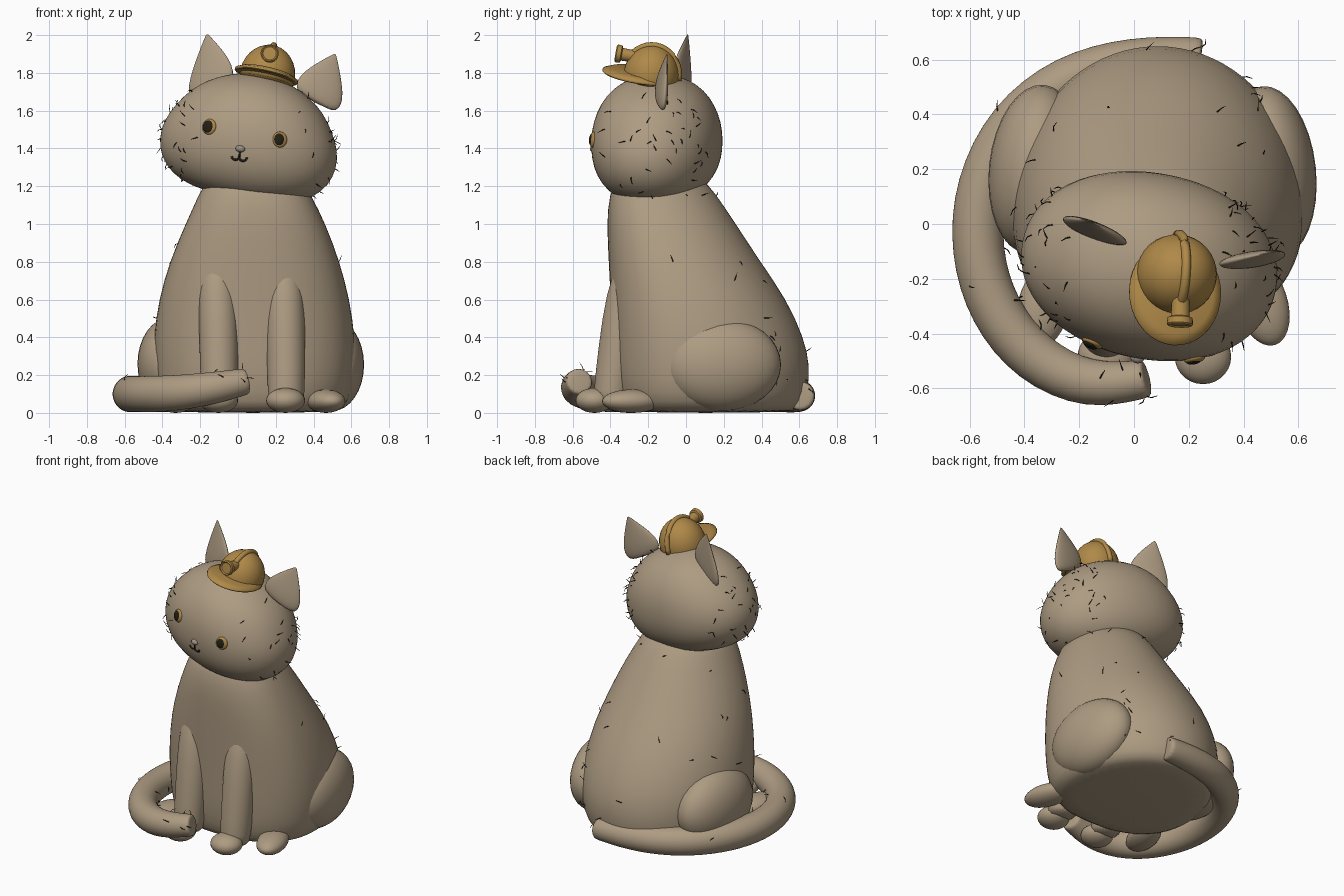
import bpy, bmesh, math, random
from math import sin, cos, pi, radians
from mathutils import Vector, Matrix
from mathutils.bvhtree import BVHTree

if "Cube" in bpy.data.objects:
    bpy.data.objects.remove(bpy.data.objects["Cube"])

random.seed(4)


def material(name, rgb):
    m = bpy.data.materials.new(name)
    m.diffuse_color = (*rgb, 1)
    m.use_nodes = True
    m.node_tree.nodes["Principled BSDF"].inputs["Base Color"].default_value = m.diffuse_color
    return m


FUR = material("tan fur", (0.42, 0.33, 0.225))
GOLD = material("golden yellow", (0.43, 0.25, 0.065))
DARK = material("near black", (0.016, 0.014, 0.007))
NOSE = material("grey nose", (0.33, 0.28, 0.22))


def finish(name, bm, mat, subsurf=0, angle=180):
    bmesh.ops.recalc_face_normals(bm, faces=bm.faces)
    me = bpy.data.meshes.new(name)
    bm.to_mesh(me)
    bm.free()
    me.materials.append(mat)
    ob = bpy.data.objects.new(name, me)
    bpy.context.collection.objects.link(ob)
    if subsurf:
        mod = ob.modifiers.new("smooth", 'SUBSURF')
        mod.levels = mod.render_levels = subsurf
    bpy.ops.object.select_all(action='DESELECT')
    ob.select_set(True)
    bpy.context.view_layer.objects.active = ob
    bpy.ops.object.shade_smooth_by_angle(angle=radians(angle))
    return ob


def loft(name, rings, mat, subsurf=0, angle=180):
    bm = bmesh.new()
    rows = [[bm.verts.new(p) for p in r] for r in rings]
    n = len(rows[0])
    for a, b in zip(rows, rows[1:]):
        for i in range(n):
            bm.faces.new((a[i], a[(i + 1) % n], b[(i + 1) % n], b[i]))
    bm.faces.new(rows[0][::-1])
    bm.faces.new(rows[-1])
    return finish(name, bm, mat, subsurf, angle)


def ring(c, u, v, n=32, power=2.0):
    c, u, v = Vector(c), Vector(u), Vector(v)
    e = 2 / power
    pts = []
    for i in range(n):
        a = 2 * pi * i / n
        s, t = cos(a), sin(a)
        pts.append(c + u * math.copysign(abs(s) ** e, s) + v * math.copysign(abs(t) ** e, t))
    return pts


def tube(name, pts, radii, mat, n=16, subsurf=0, angle=180):
    pts = [Vector(p) for p in pts]
    rings = []
    for i, p in enumerate(pts):
        t = (pts[min(i + 1, len(pts) - 1)] - pts[max(i - 1, 0)]).normalized()
        ref = Vector((0, 0, 1)) if abs(t.z) < 0.8 else Vector((1, 0, 0))
        u = t.cross(ref).normalized()
        r = radii[i] if isinstance(radii, (list, tuple)) else radii
        rings.append(ring(p, u * r, t.cross(u) * r, n))
    return loft(name, rings, mat, subsurf, angle)


def ellipsoid(name, matrix, size, mat, seg=28):
    bm = bmesh.new()
    bmesh.ops.create_uvsphere(bm, u_segments=seg, v_segments=seg // 2, radius=1,
                              matrix=matrix @ Matrix.Diagonal((*size, 1)))
    return finish(name, bm, mat)


def place(loc, x=0, y=0, z=0):
    return (Matrix.Translation(loc) @ Matrix.Rotation(radians(z), 4, 'Z')
            @ Matrix.Rotation(radians(y), 4, 'Y') @ Matrix.Rotation(radians(x), 4, 'X'))


# Body: z, centre x, half width, front y, back y; fuller at the front than the back
rings = []
for z, cx, rx, yf, yb in [(0, .08, .42, -.29, .55), (.02, .08, .475, -.34, .61),
                          (.1, .085, .52, -.37, .645), (.25, .088, .534, -.385, .66),
                          (.4, .086, .535, -.39, .625), (.6, .086, .507, -.40, .535),
                          (.8, .088, .452, -.41, .395), (1.0, .093, .372, -.42, .265),
                          (1.15, .09, .30, -.41, .165), (1.3, .08, .22, -.35, .05)]:
    cy = yf + .425 * (yb - yf)
    front = ring((cx, cy, z), (rx, 0, 0), (0, cy - yf, 0), 40, 2.4)
    back = ring((cx, cy, z), (rx, 0, 0), (0, yb - cy, 0), 40)
    rings.append(back[:20] + front[20:])
body = loft("body", rings, FUR, 1)

# Head: wide, flat-bottomed, tilted and turned
HEAD = place((.065, -.155, 1.45), y=10, z=-11)
rings = [[HEAD @ p for p in ring((0, 0, z), (rx, 0, 0), (0, ry, 0), 40, 2.1)]
         for z, rx, ry in [(-.315, .12, .10), (-.30, .27, .19), (-.25, .385, .265),
                           (-.17, .455, .318), (-.08, .482, .341), (.02, .472, .343),
                           (.11, .425, .328), (.2, .362, .288), (.27, .275, .228),
                           (.315, .18, .15), (.34, .09, .08), (.346, .03, .03)]]
head = loft("head", rings, FUR, 1)

# Ears: thin tapering blades
for side, a, b, tip in [("left", (-.26, .015, 1.66), (-.02, -.075, 1.77), (-.165, .01, 2.005)),
                        ("right", (.30, -.15, 1.73), (.535, -.12, 1.60), (.515, -.10, 1.90))]:
    a, b, tip = Vector(a), Vector(b), Vector(tip)
    mid, half = (a + b) / 2, (b - a) / 2
    nrm = half.cross(tip - mid).normalized()
    loft(side + "_ear", [ring(mid.lerp(tip, t), half * w, nrm * .03 * w, 20)
                         for t, w in [(-.1, .8), (.05, 1), (.25, .98), (.5, .73),
                                      (.75, .4), (.93, .14), (1, .03)]], FUR, 1)

# Front legs, paws and haunches
for side, x in (("left", -.1), ("right", .255)):
    tube(side + "_front_leg", [(x, -.40, .03), (x, -.395, .08), (x, -.36, .35),
                               (x - .008, -.32, .62), (x - .012, -.275, .78), (x - .012, -.22, .88)],
         [.09, .098, .104, .105, .09, .06], FUR, 24, 1)
    ellipsoid(side + "_front_paw", place((x - .003, -.485, .066)), (.103, .1, .066), FUR)
for side, x, y, turn in (("left", -.33, -.3, -14), ("right", .465, -.285, 18)):
    ellipsoid(side + "_hind_paw", place((x, y, .062), z=turn), (.095, .165, .062), FUR)
ellipsoid("left_haunch", place((-.36, .2, .26), z=-6), (.17, .31, .245), FUR, 32)
ellipsoid("right_haunch", place((.5, .19, .255), z=6), (.165, .315, .245), FUR, 32)

# Tail: curls from the back round the left side to the front, with blunt ends
tail = tube("tail", [(.245, .605, .09), (.235, .607, .09), (.0, .6, .09), (-.25, .535, .095),
                     (-.45, .375, .1), (-.565, .14, .1), (-.58, -.1, .1), (-.515, -.32, .1),
                     (-.37, -.5, .1), (-.16, -.598, .125), (.035, -.567, .165), (.05, -.563, .168)],
            [.075, .078, .09, .094, .097, .098, .098, .098, .098, .09, .072, .07], FUR, 16, 2)

# Points on the face
deps = bpy.context.evaluated_depsgraph_get()
face = BVHTree.FromObject(head, deps)


def on_face(x, z):
    p, n, _, _ = face.ray_cast(Vector((x, -2, z)), Vector((0, 1, 0)))
    return p, n


# Eyes: golden iris with a large dark pupil
for side, x, z in (("left", -.152, 1.515), ("right", .222, 1.447)):
    p, n = on_face(x, z)
    m = Matrix.Translation(p) @ n.to_track_quat('Z', 'Y').to_matrix().to_4x4()
    ellipsoid(side + "_iris", m, (.039, .042, .016), GOLD, 24)
    m = Matrix.Translation(p + n * .006 + Vector((-.004, 0, 0))) @ m.to_quaternion().to_matrix().to_4x4()
    ellipsoid(side + "_pupil", m, (.030, .034, .014), DARK, 24)

# Nose and mouth
p, n = on_face(.012, 1.398)
ellipsoid("nose", place(p, y=10, z=-11), (.026, .02, .018), NOSE, 20)
tube("nose_line", [on_face(.011, 1.385)[0], on_face(.009, 1.37)[0], on_face(.007, 1.355)[0]],
     .005, DARK, 8)
for side, s in (("left", -1), ("right", 1)):
    arc = [on_face(.007 + s * .02 + s * .02 * -cos(a), 1.355 - s * .003 - .018 * sin(a))[0]
           for a in [pi * i / 8 for i in range(9)]]
    tube(side + "_mouth", arc, .006, DARK, 8)

# Hard hat: dome, peaked brim, ridge and lamp
HAT = place((.155, -.185, 1.785), x=-10, y=12, z=-4)
loft("hat_dome", [[HAT @ p for p in ring((0, 0, .165 * sin(a)), (.147 * cos(a), 0, 0),
                                         (0, .147 * cos(a), 0), 32)]
                  for a in [radians(d) for d in (-10, 0, 12, 24, 36, 48, 60, 72, 82, 88)]], GOLD)
loft("hat_brim", [[HAT @ p for p in ring((0, -.065, z), (.172 * k, 0, 0), (0, .195 * k, 0), 36)]
                  for z, k in [(-.012, .8), (-.02, .96), (-.014, 1), (-.004, .99), (.012, .8)]],
     GOLD, 0, 60)
tube("hat_ridge", [HAT @ Vector((0, -.147 * cos(a), .165 * sin(a)))
                   for a in [radians(d) for d in range(20, 181, 10)]], .017, GOLD, 12)
loft("hat_lamp", [[HAT @ p for p in ring((0, y, .088), (r, 0, 0), (0, 0, r), 24)]
                  for y, r in [(-.1, .032), (-.17, .034), (-.175, .046), (-.198, .048),
                               (-.204, .042), (-.198, .035)]], GOLD, 0, 40)

# Stray hairs: short bent spikes over the head sides, back and tail
bm = bmesh.new()
for ob, count, keep in [(head, 75, lambda n: abs(n.x) > .5),
                        (body, 30, lambda n: n.y > -.2 and n.z > -.2),
                        (tail, 14, lambda n: n.z > 0)]:
    verts = [v for v in ob.evaluated_get(deps).data.vertices if keep(v.normal)]
    for v in random.sample(verts, count):
        side = v.normal.cross(Vector([random.uniform(-1, 1) for _ in range(3)])).normalized()
        up = v.normal.cross(side)
        mid = v.co + v.normal * .012 + side * .012
        end = mid + v.normal * random.uniform(.0, .02) + side * .022
        rows = [[bm.verts.new(c + (up * cos(k) + v.normal * sin(k)) * r)
                 for k in (0, 2.09, 4.19)] for c, r in ((v.co, .003), (mid, .0028), (end, .001))]
        for a, b in zip(rows, rows[1:]):
            for i in range(3):
                bm.faces.new((a[i], a[(i + 1) % 3], b[(i + 1) % 3], b[i]))
finish("stray_hairs", bm, DARK)
